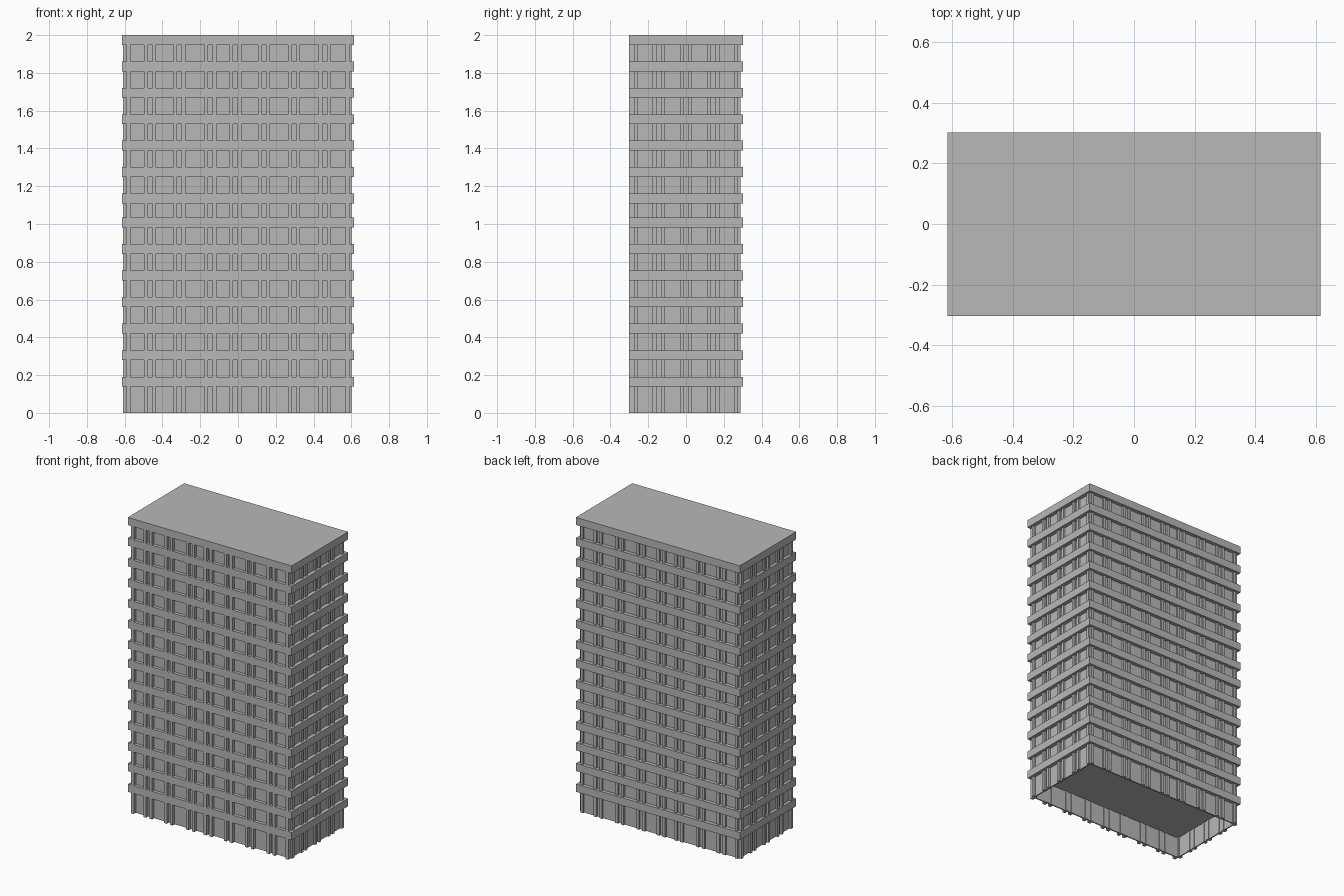
import bpy, bmesh

if "Cube" in bpy.data.objects:
    bpy.data.objects.remove(bpy.data.objects["Cube"])

grey = bpy.data.materials.new("concrete_grey")
grey.diffuse_color = (0.48, 0.48, 0.48, 1)
grey.use_nodes = True
grey.node_tree.nodes["Principled BSDF"].inputs["Base Color"].default_value = grey.diffuse_color


def box(bm, x0, x1, y0, y1, z0, z1):
    r = bmesh.ops.create_cube(bm, size=1)
    for v in r["verts"]:
        v.co.x = x1 if v.co.x > 0 else x0
        v.co.y = y1 if v.co.y > 0 else y0
        v.co.z = z1 if v.co.z > 0 else z0


def finish(bm, name):
    me = bpy.data.meshes.new(name)
    bm.to_mesh(me)
    bm.free()
    ob = bpy.data.objects.new(name, me)
    bpy.context.collection.objects.link(ob)
    me.materials.append(grey)


# Floor bands: regular pitch, with one slightly shorter storey in the middle
tops = [0.191 + 0.1405 * i for i in range(7)] + [2.0 - 0.1397 * i for i in range(6, -1, -1)]
T = 0.052
bm = bmesh.new()
for t in tops:
    box(bm, -0.615, 0.615, -0.303, 0.302, t - T, t)
finish(bm, "floor_bands")

# Wall planes: window plane (recessed) and pier plane (outer)
WL, WR, WF, WB = -0.595, 0.588, -0.281, 0.277
PL, PR, PF, PB = -0.609, 0.601, -0.303, 0.289
storeys = [(0, tops[0] - T)] + [(a, b - T) for a, b in zip(tops, tops[1:])]

# Recessed window walls, a thin hollow ring on each storey
bm = bmesh.new()
w = 0.008
for z0, z1 in storeys:
    box(bm, WL, WR, WF, WF + w, z0, z1)
    box(bm, WL, WR, WB - w, WB, z0, z1)
    box(bm, WL, WL + w, WF + w, WB - w, z0, z1)
    box(bm, WR - w, WR, WF + w, WB - w, z0, z1)
finish(bm, "window_walls")

# Piers: pairs between the wide windows, single ones near the corners
def strips(centres, edge):
    s = [(-edge - 0.01, -edge + 0.01), (edge - 0.01, edge + 0.01)]
    for c in centres:
        s += [(c - 0.032, c - 0.012), (c + 0.012, c + 0.032)]
    return s


long_side = strips([-0.465, -0.31, -0.146, -0.014, 0.138, 0.297, 0.459], 0.58)
short_side = strips([-0.145, 0, 0.145], 0.265)
bm = bmesh.new()
for z0, z1 in storeys:
    for a, b in long_side:
        box(bm, a, b, PF, WF + 0.012, z0, z1)
        box(bm, a, b, WB - 0.012, PB, z0, z1)
    for a, b in short_side:
        box(bm, PL, WL + 0.012, a, b, z0, z1)
        box(bm, WR - 0.012, PR, a, b, z0, z1)
finish(bm, "piers")
